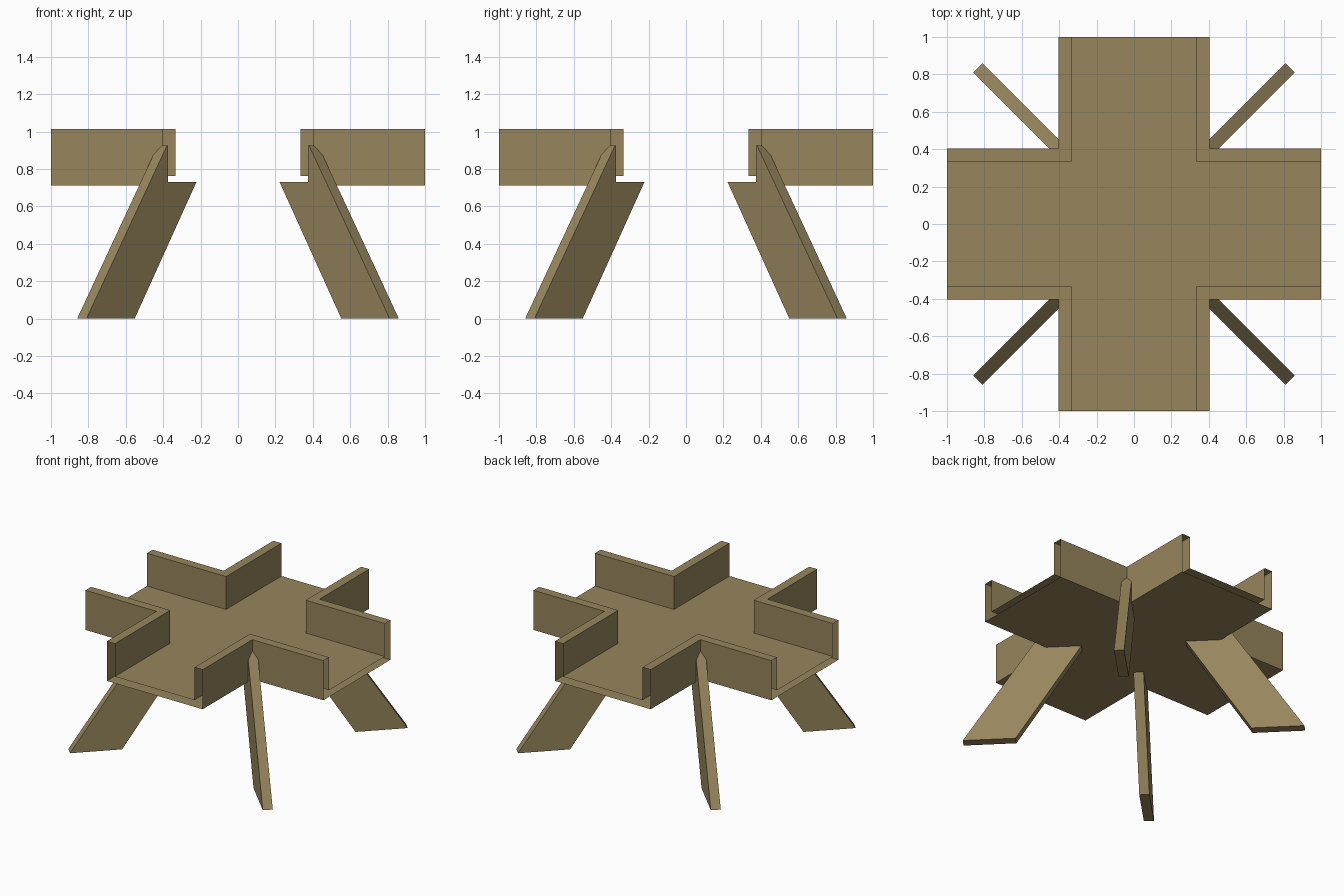
import bpy, bmesh, math
from mathutils import Matrix, Vector

if "Cube" in bpy.data.objects:
    bpy.data.objects.remove(bpy.data.objects["Cube"])

OUTER, INNER = 0.403, 0.335            # half widths of the cross arms
BASE, FLOOR, RIM = 0.712, 0.763, 1.013  # tray heights

wood = bpy.data.materials.new("olive brown wood")
wood.diffuse_color = (0.31, 0.24, 0.11, 1)
wood.use_nodes = True
wood.node_tree.nodes["Principled BSDF"].inputs["Base Color"].default_value = wood.diffuse_color


def finish(bm, name):
    mesh = bpy.data.meshes.new(name)
    bm.to_mesh(mesh)
    bm.free()
    mesh.materials.append(wood)
    obj = bpy.data.objects.new(name, mesh)
    bpy.context.collection.objects.link(obj)
    return obj


def cross(bm, w, z, up):
    """Flat plus-shaped sheet with arms of half width w."""
    pts = []
    for k in range(4):
        rot = Matrix.Rotation(k * math.pi / 2, 3, 'Z')
        pts += [rot @ Vector(p) for p in ((1, w, z), (w, w, z), (w, 1, z))]
    if not up:
        pts.reverse()
    bm.faces.new([bm.verts.new(p) for p in pts])


# Cross-shaped tray: hollow shell, open at the ends of the four arms
bm = bmesh.new()
cross(bm, OUTER, BASE, False)
cross(bm, INNER, FLOOR, True)
section = [(OUTER, BASE), (OUTER, RIM), (INNER, RIM), (INNER, FLOOR)]
for k in range(4):
    rot = Matrix.Rotation(k * math.pi / 2, 3, 'Z')
    rows = [[bm.verts.new(rot @ Vector(p)) for p in ((1, w, z), (w, w, z), (w, 1, z))]
            for w, z in section]
    for lo, hi in zip(rows, rows[1:]):
        for j in range(2):
            bm.faces.new((lo[j], lo[j + 1], hi[j + 1], hi[j]))
bmesh.ops.remove_doubles(bm, verts=bm.verts, dist=0.0001)
finish(bm, "cross_tray")

# Slanted plank legs on the diagonals, notched into the tray corners
profile = [(0.835, 0), (0.577, 0), (0.247, 0.73), (0.398, 0.73),
           (0.398, 0.926), (0.404, 0.926)]
HALF = 0.035
for k, name in enumerate(("back_right", "back_left", "front_left", "front_right")):
    bm = bmesh.new()
    face = bm.faces.new([bm.verts.new((d * math.sqrt(2), -HALF, z)) for d, z in profile])
    side = bmesh.ops.extrude_face_region(bm, geom=[face], use_keep_orig=True)
    bmesh.ops.translate(bm, vec=(0, 2 * HALF, 0),
                        verts=[v for v in side["geom"] if isinstance(v, bmesh.types.BMVert)])
    bmesh.ops.recalc_face_normals(bm, faces=bm.faces)
    bm.transform(Matrix.Rotation(math.pi / 4 + k * math.pi / 2, 4, 'Z'))
    finish(bm, name + "_leg")
